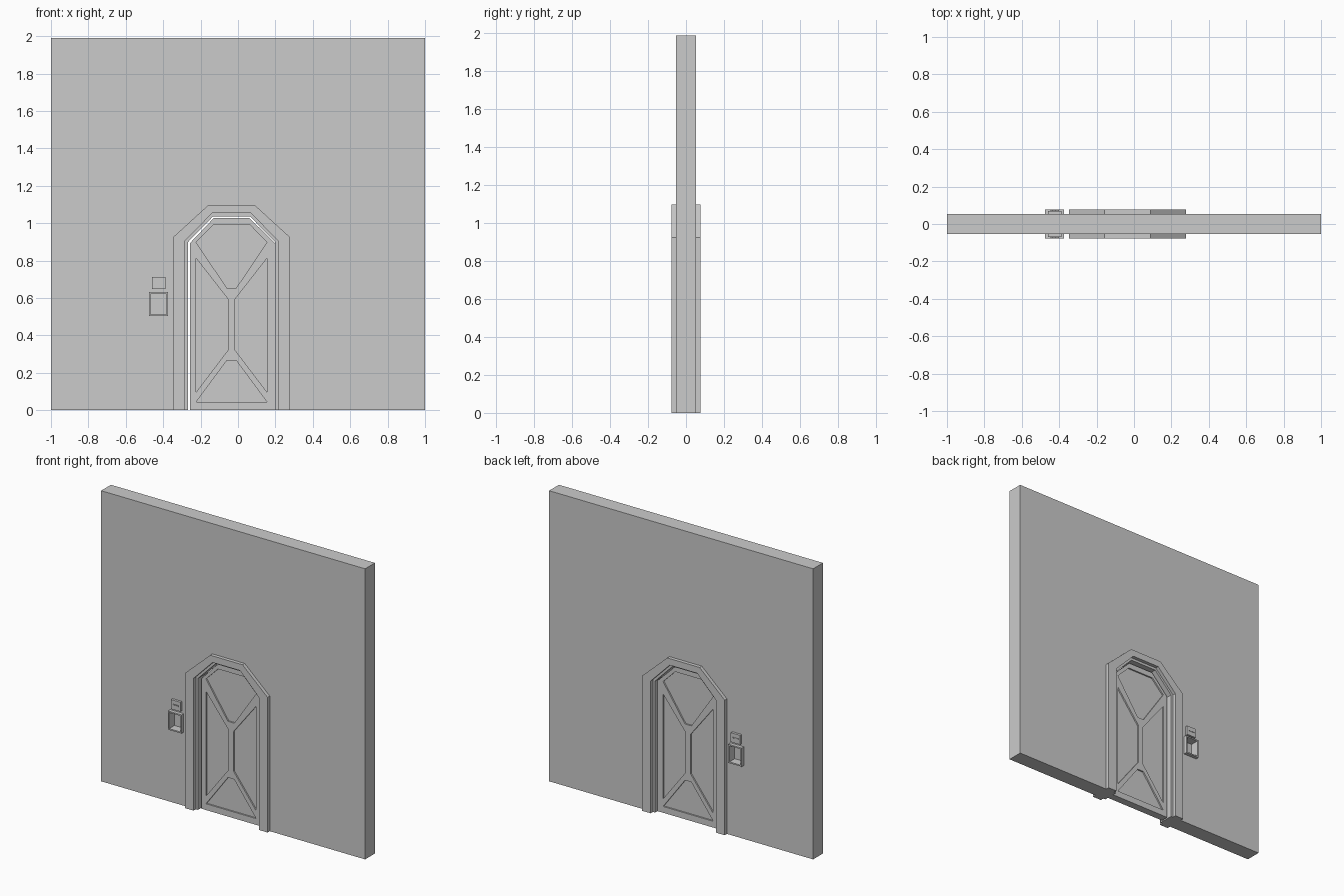
import bpy, bmesh

if "Cube" in bpy.data.objects:
    bpy.data.objects.remove(bpy.data.objects["Cube"])

CX = -0.0345          # door centre line
WALL, TRIM, DOOR = 0.053, 0.077, 0.026   # half depths


def prism(name, pts, y0, y1):
    """Extrude an (x, z) outline from y0 to y1."""
    bm = bmesh.new()
    a = [bm.verts.new((x, y0, z)) for x, z in pts]
    b = [bm.verts.new((x, y1, z)) for x, z in pts]
    n = len(pts)
    bm.faces.new(a)
    bm.faces.new(b[::-1])
    for i in range(n):
        j = (i + 1) % n
        bm.faces.new((a[j], a[i], b[i], b[j]))
    bmesh.ops.recalc_face_normals(bm, faces=bm.faces)
    me = bpy.data.meshes.new(name)
    bm.to_mesh(me)
    bm.free()
    ob = bpy.data.objects.new(name, me)
    bpy.context.collection.objects.link(ob)
    return ob


def rect(x0, x1, z0, z1):
    return [(x0, z0), (x1, z0), (x1, z1), (x0, z1)]


def arch(hw, zc, ht, zt):
    """Clipped-corner arch outline, left foot to right foot."""
    half = [(-hw, 0), (-hw, zc), (-ht, zt)]
    return [(CX + x, z) for x, z in half] + [(CX - x, z) for x, z in half[::-1]]


def cut(target, cutters):
    """Subtract the cutters, bake the result and remove the helpers."""
    for c in cutters:
        c.hide_render = True
        m = target.modifiers.new("cut", 'BOOLEAN')
        m.operation, m.solver, m.object = 'DIFFERENCE', 'EXACT', c
    dg = bpy.context.evaluated_depsgraph_get()
    me = bpy.data.meshes.new_from_object(target.evaluated_get(dg))
    target.modifiers.clear()
    target.data = me
    for c in cutters:
        bpy.data.objects.remove(c)


# Wall with an arched doorway
wall = prism("wall", [(-1, 0)] + arch(0.232, 0.90, 0.099, 1.036)
             + [(1, 0), (1, 1.99), (-1, 1.99)], -WALL, WALL)
BOX = (-0.476, -0.374, 0.503, 0.631)
cut(wall, [prism("box_hole", rect(*BOX), -0.1, 0.1)])

# Door slab with recessed panels on both faces
door = prism("door", [(-0.257, 0), (-0.257, 0.893), (-0.130, 1.027),
                      (0.061, 1.027), (0.198, 0.893), (0.198, 0)], -DOOR, DOOR)
side = [(0.19, 0.813), (0.019, 0.594), (0.019, 0.321), (0.19, 0.096)]
top = [(-0.19, 0.898), (-0.099, 0.99), (0.099, 0.99), (0.19, 0.898),
       (0.024, 0.652), (-0.024, 0.652)]
bottom = [(-0.19, 0.043), (-0.024, 0.267), (0.024, 0.267), (0.19, 0.043)]
panels = [side, [(-x, z) for x, z in side], top, bottom]
cut(door, [prism("panel_cutter", [(CX + x, z) for x, z in p],
                 s * (DOOR - 0.01), s * 0.1) for p in panels for s in (-1, 1)])

for s, tag in ((-1, "front"), (1, "back")):
    # Door trim standing proud of the wall
    prism("door_trim_" + tag, arch(0.3125, 0.925, 0.1225, 1.098)
          + arch(0.248, 0.906, 0.104, 1.053)[::-1], s * (WALL - 0.002), s * TRIM)

    # Control panel with three small keys
    prism("control_panel_" + tag, rect(-0.459, -0.388, 0.647, 0.711),
          s * (WALL - 0.002), s * 0.07)
    for i in range(3):
        x = -0.4235 + (i - 1) * 0.016
        prism("control_key_" + tag, rect(x - 0.006, x + 0.006, 0.678, 0.685),
              s * 0.068, s * 0.074)

# Open wall box, one tray on each side of the wall
box = prism("wall_box", rect(*BOX), -TRIM, TRIM)
x0, x1, z0, z1 = BOX
t = 0.009
cut(box, [prism("tray_cutter", rect(x0 + t, x1 - t, z0 + t, z1 - t),
                s * 0.02, s * 0.1) for s in (-1, 1)])
